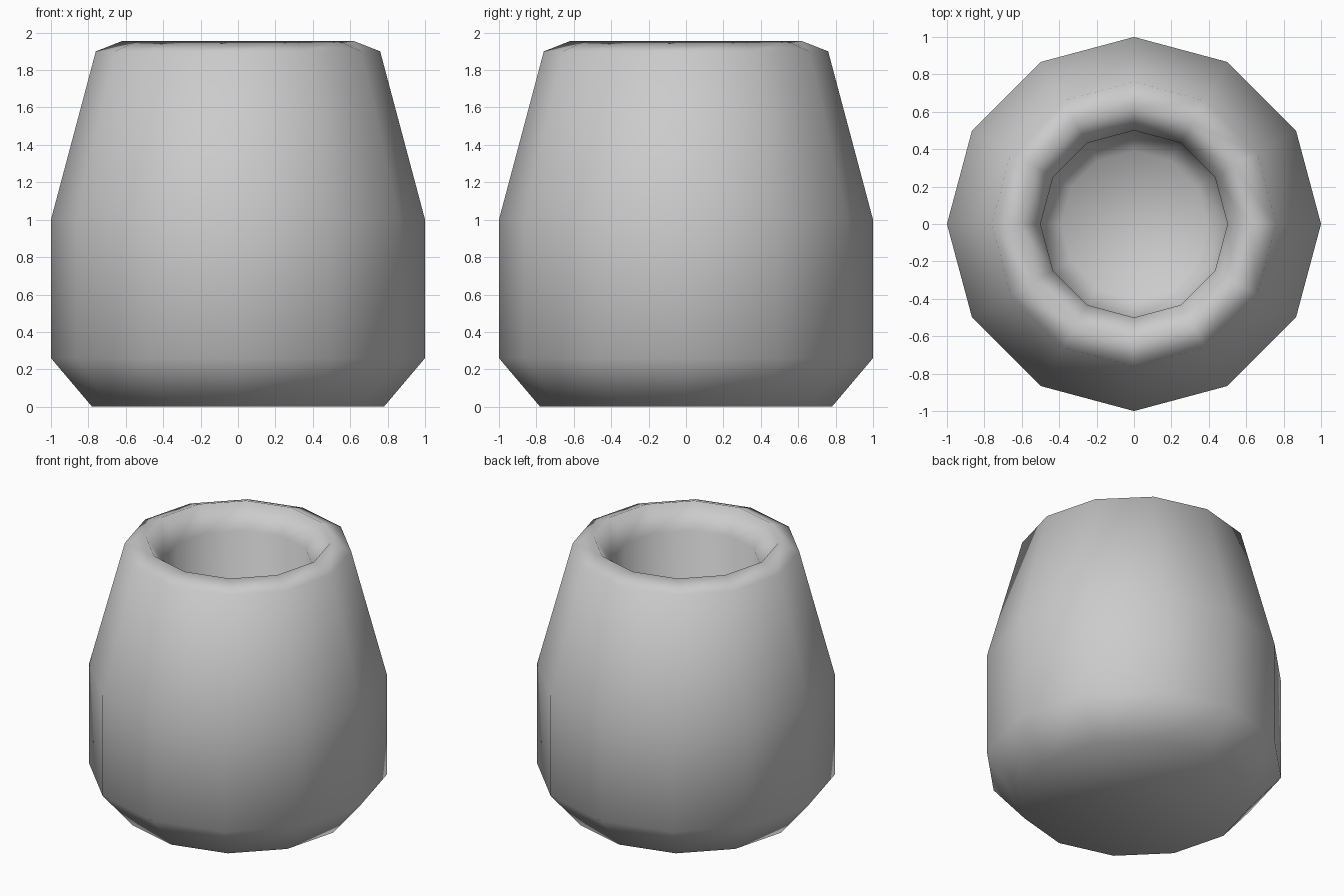
import bpy, bmesh
from math import pi, cos, sin

if "Cube" in bpy.data.objects:
    bpy.data.objects.remove(bpy.data.objects["Cube"])

SIDES = 12

# (radius, height) from the base, up the outside, over the rim, down the inside
profile = [(0.78, 0.0), (1.0, 0.26), (1.0, 1.0), (0.76, 1.90), (0.62, 1.955),
           (0.50, 1.79), (0.50, 0.32), (0.39, 0.20)]

bm = bmesh.new()
rings = [[bm.verts.new((r * cos(2 * pi * i / SIDES), r * sin(2 * pi * i / SIDES), z))
          for i in range(SIDES)] for r, z in profile]

# walls
for low, high in zip(rings, rings[1:]):
    for i in range(SIDES):
        j = (i + 1) % SIDES
        bm.faces.new((low[i], low[j], high[j], high[i]))

# underside and inner floor
bm.faces.new(rings[0][::-1])
bm.faces.new(rings[-1])
bmesh.ops.recalc_face_normals(bm, faces=bm.faces[:])
for f in bm.faces:
    f.smooth = True

mesh = bpy.data.meshes.new("pot")
bm.to_mesh(mesh)
bm.free()
pot = bpy.data.objects.new("pot", mesh)
bpy.context.collection.objects.link(pot)
